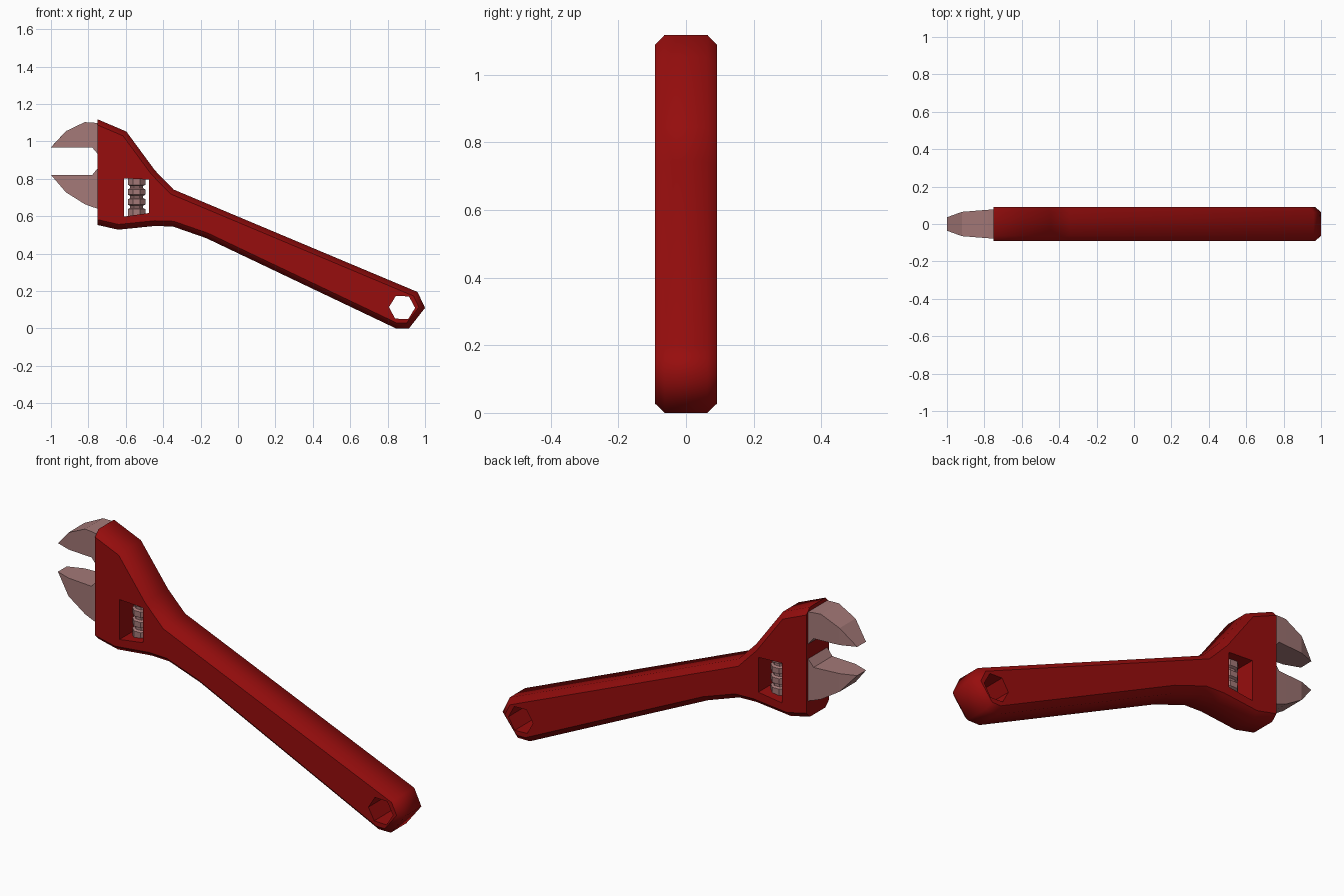
import bpy, bmesh
from math import cos, sin, pi, radians
from mathutils import Vector

if "Cube" in bpy.data.objects:
    bpy.data.objects.remove(bpy.data.objects["Cube"])


def material(name, rgb):
    m = bpy.data.materials.new(name)
    m.diffuse_color = (*rgb, 1)
    m.use_nodes = True
    m.node_tree.nodes["Principled BSDF"].inputs["Base Color"].default_value = m.diffuse_color
    return m


RED = material("red_paint", (0.31, 0.004, 0.004))
STEEL = material("steel", (0.37, 0.19, 0.185))


def finish(bm, name, mat):
    bmesh.ops.recalc_face_normals(bm, faces=bm.faces[:])
    me = bpy.data.meshes.new(name)
    bm.to_mesh(me)
    bm.free()
    me.materials.append(mat)
    ob = bpy.data.objects.new(name, me)
    bpy.context.collection.objects.link(ob)
    return ob


def inset(pts, d, fixed):
    """Mitred inward offset of a clockwise outline; edge number `fixed` stays put."""
    n = len(pts)
    v = [Vector(p) for p in pts]
    out = []
    for i in range(n):
        a = (v[i] - v[i - 1]).normalized()
        b = (v[(i + 1) % n] - v[i]).normalized()
        na, nb = Vector((a.y, -a.x)), Vector((b.y, -b.x))
        da = 0 if (i - 1) % n == fixed else d
        db = 0 if i == fixed else d
        det = na.x * nb.y - na.y * nb.x
        if abs(det) < 1e-3:
            out.append(v[i] + na * da)
        else:
            out.append(v[i] + Vector(((da * nb.y - db * na.y) / det,
                                      (na.x * db - nb.x * da) / det)))
    return out


def ring(bm, pts, y):
    return [bm.verts.new((p[0], y, p[1])) for p in pts]


def bridge(bm, a, b, smooth=False):
    n = len(a)
    for i in range(n):
        j = (i + 1) % n
        bm.faces.new((a[i], a[j], b[j], b[i])).smooth = smooth


def loop_edges(bm, r):
    return [bm.edges.get((r[i - 1], r[i])) for i in range(len(r))]


# Body: chamfered outline with a hanging hole and a screw window
outline = [(-0.75, 1.118), (-0.597, 1.053), (-0.444, 0.845), (-0.345, 0.743),
           (0.96, 0.195), (1.0, 0.11), (0.914, 0), (0.845, 0), (-0.17, 0.483),
           (-0.348, 0.545), (-0.445, 0.548), (-0.64, 0.528), (-0.75, 0.553)]
window = [(-0.61, 0.803), (-0.476, 0.796), (-0.476, 0.617), (-0.61, 0.598)]
hexagon = [(0.877 + 0.07 * cos(k * pi / 3 - 0.03), 0.112 + 0.07 * sin(k * pi / 3 - 0.03))
           for k in range(6)]
inner = inset(outline, 0.028, len(outline) - 1)

bm = bmesh.new()
H, S = 0.092, 0.063
rings = [ring(bm, p, y) for p, y in ((inner, -H), (outline, -S), (outline, S), (inner, H))]
for a, b in zip(rings, rings[1:]):
    bridge(bm, a, b, True)
holes = [(ring(bm, p, -H), ring(bm, p, H)) for p in (window, hexagon)]
for a, b in holes:
    bridge(bm, a, b)
for side, rim in enumerate((rings[0], rings[3])):
    edges = loop_edges(bm, rim)
    for h in holes:
        edges += loop_edges(bm, h[side])
    for e in edges:
        e.smooth = False
    bmesh.ops.triangle_fill(bm, use_beauty=True, edges=edges)
# the jaw end of the body is a flat, sharp-edged face
for r in rings:
    bm.edges.get((r[-1], r[0])).smooth = False
for a, b in zip(rings, rings[1:]):
    for k in (0, -1):
        bm.edges.get((a[k], b[k])).smooth = False
finish(bm, "wrench_body", RED)


# Jaws: stations (x, outer z, inner z, half thickness) tapering to the tip
def jaw(name, stations):
    bm = bmesh.new()
    secs = [[bm.verts.new(c) for c in ((x, -w, zo), (x, w, zo), (x, w, zi), (x, -w, zi))]
            for x, zo, zi, w in stations]
    for a, b in zip(secs, secs[1:]):
        bridge(bm, a, b)
    bm.faces.new(secs[0])
    bm.faces.new(secs[-1])
    bmesh.ops.remove_doubles(bm, verts=bm.verts[:], dist=0.004)
    finish(bm, name, STEEL)


jaw("upper_jaw", [(-1, 0.969, 0.968, 0.036), (-0.92, 1.055, 0.968, 0.065),
                  (-0.82, 1.103, 0.968, 0.073), (-0.78, 1.101, 0.968, 0.076),
                  (-0.749, 1.098, 0.932, 0.078)])
jaw("lower_jaw", [(-1, 0.821, 0.822, 0.036), (-0.92, 0.728, 0.821, 0.065),
                  (-0.82, 0.665, 0.82, 0.073), (-0.78, 0.65, 0.82, 0.076),
                  (-0.749, 0.64, 0.858, 0.078)])

# Adjusting screw: eight-sided lathe with grooves
bm = bmesh.new()
profile = [(0.595, 0.05)]
for z in (0.65, 0.703, 0.756):
    profile += [(z - 0.012, 0.05), (z - 0.006, 0.038), (z + 0.006, 0.038), (z + 0.012, 0.05)]
profile.append((0.806, 0.05))
secs = [[bm.verts.new((-0.542 + r * cos(radians(22.5 + 45 * k)),
                       r * sin(radians(22.5 + 45 * k)), z)) for k in range(8)]
        for z, r in profile]
for a, b in zip(secs, secs[1:]):
    bridge(bm, a, b)
bm.faces.new(secs[0])
bm.faces.new(secs[-1])
finish(bm, "adjusting_screw", STEEL)
